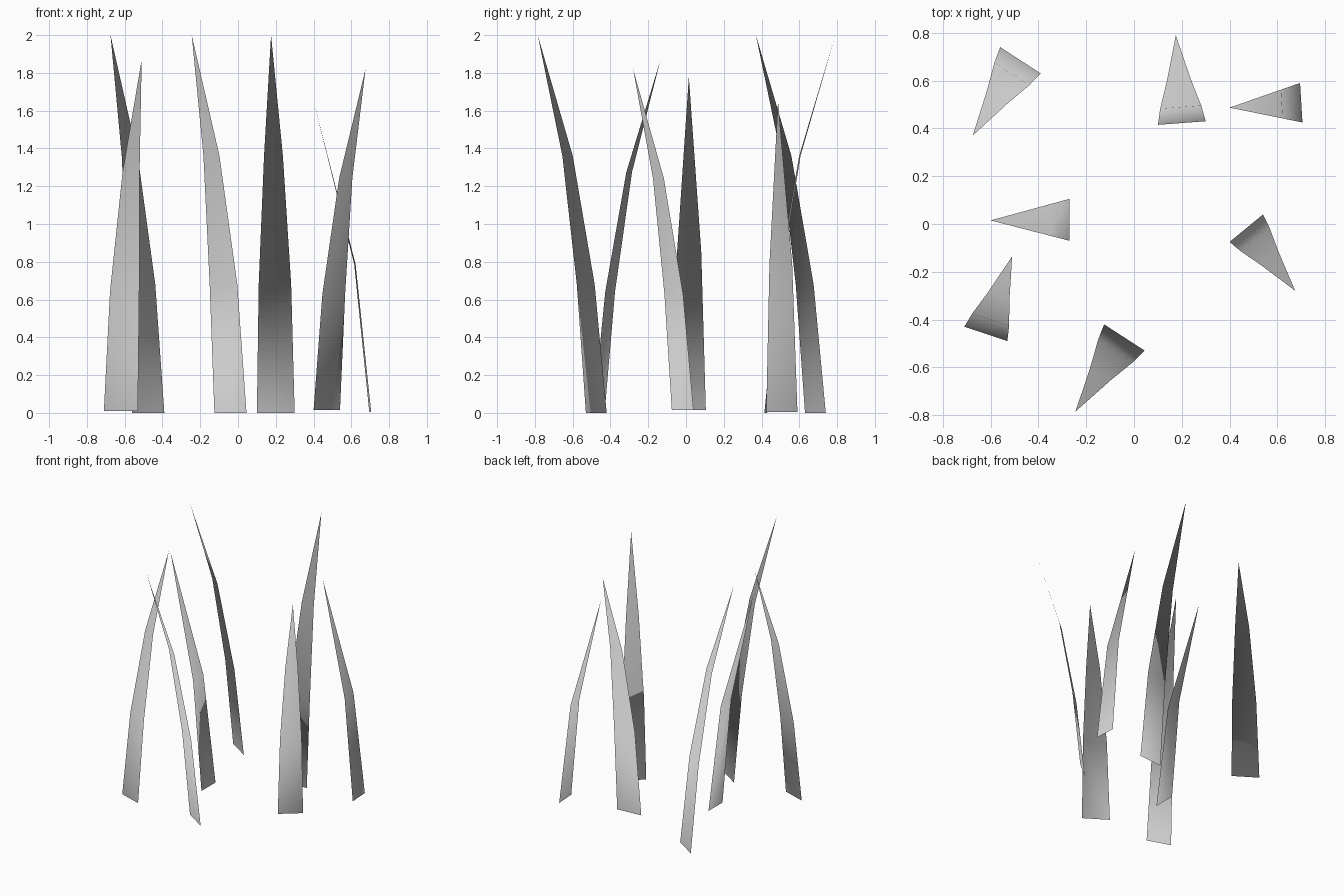
import bpy
from mathutils import Vector

if "Cube" in bpy.data.objects:
    bpy.data.objects.remove(bpy.data.objects["Cube"])

# Bend profiles: (height fraction, lean fraction, width fraction) below the tip
TALL = [(0, 0, 1), (0.34, 0.18, 0.86), (0.68, 0.49, 0.5)]
SHORT = [(0, 0, 1), (0.475, 0.27, 0.73)]
CENTRE = Vector((0, 0, -0.1))  # shading fans out from here, as one rounded tuft


def blade(name, left, right, tip, profile):
    """A single-sheet grass blade, curving from its base edge to a point."""
    a, b, t = Vector(left), Vector(right), Vector(tip)
    mid, half = (a + b) / 2, (b - a) / 2
    if half.cross(Vector((0, 0, 1))).dot(mid) < 0:  # front side faces outward
        half = -half
    verts = []
    for h, lean, width in profile:
        c = mid.lerp(t, lean)
        c.z = mid.z + (t.z - mid.z) * h
        verts += [c - half * width, c + half * width]
    n = len(verts)
    verts.append(t)
    faces = [(i, i + 1, i + 3, i + 2) for i in range(0, n - 2, 2)]
    faces.append((n - 2, n - 1, n))
    mesh = bpy.data.meshes.new(name)
    mesh.from_pydata(verts, [], faces)
    mesh.polygons.foreach_set("use_smooth", [True] * len(faces))
    mesh.normals_split_custom_set_from_vertices([(v - CENTRE).normalized() for v in verts])
    obj = bpy.data.objects.new(name, mesh)
    bpy.context.collection.objects.link(obj)


# Tall blades with two bends
blade("grass_blade_back_left", (-0.56, 0.74, 0), (-0.39, 0.63, 0), (-0.675, 0.37, 2.0), TALL)
blade("grass_blade_back", (0.30, 0.43, 0), (0.10, 0.415, 0), (0.175, 0.79, 2.0), TALL)
blade("grass_blade_front", (-0.125, -0.42, 0), (0.045, -0.53, 0), (-0.245, -0.785, 2.0), TALL)
blade("grass_blade_front_left", (-0.71, -0.43, 0.01), (-0.53, -0.49, 0.01), (-0.51, -0.135, 1.87), TALL)
blade("grass_blade_right", (0.40, -0.075, 0.015), (0.54, 0.04, 0.015), (0.675, -0.28, 1.82), TALL)

# Short blades with one bend
blade("grass_blade_back_right", (0.695, 0.59, 0.005), (0.705, 0.425, 0.005), (0.40, 0.487, 1.65), SHORT)
blade("grass_blade_left", (-0.27, 0.105, 0.015), (-0.27, -0.07, 0.015), (-0.60, 0.015, 1.78), SHORT)
